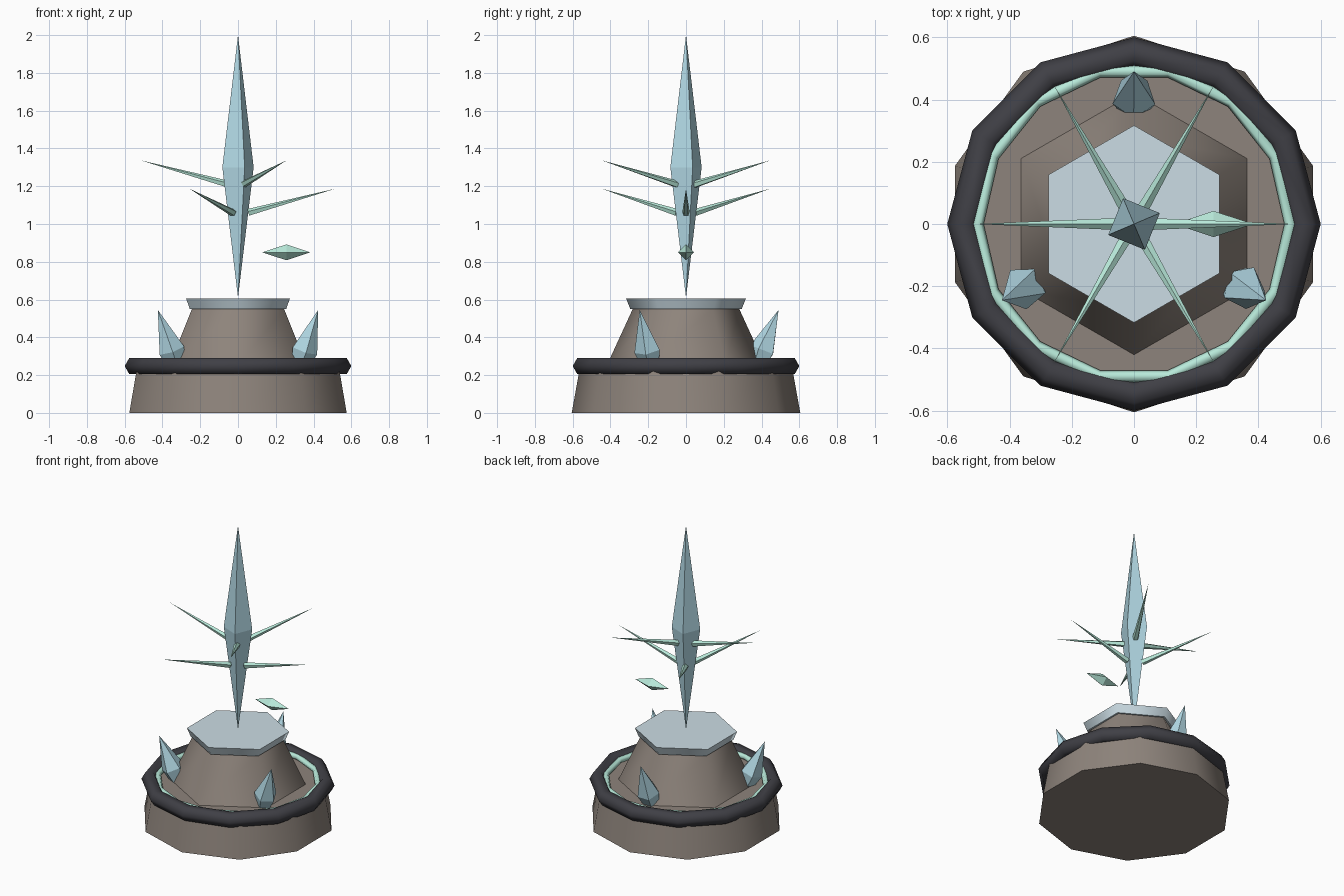
import bpy, bmesh
from math import sin, cos, radians, pi, tau
from mathutils import Vector

if "Cube" in bpy.data.objects:
    bpy.data.objects.remove(bpy.data.objects["Cube"])


def material(name, rgb):
    m = bpy.data.materials.new(name)
    m.diffuse_color = (*rgb, 1)
    m.use_nodes = True
    m.node_tree.nodes["Principled BSDF"].inputs["Base Color"].default_value = m.diffuse_color
    return m


STONE = material("stone", (0.27, 0.23, 0.20))
DARK = material("dark_metal", (0.05, 0.05, 0.06))
ICE = material("ice", (0.45, 0.70, 0.79))
PALE = material("pale_ice", (0.60, 0.72, 0.78))
MINT = material("mint", (0.48, 0.82, 0.70))


def smooth(ob, angle):
    bpy.ops.object.select_all(action='DESELECT')
    ob.select_set(True)
    bpy.context.view_layer.objects.active = ob
    bpy.ops.object.shade_smooth_by_angle(angle=radians(angle))


def turned(name, sides, stations, mat, origin=(0, 0, 0), axis=(0, 0, 1),
           roll=0.0, smooth_angle=None):
    """Stack of polygon rings (distance, radius) along an axis; radius 0 is a point."""
    bm = bmesh.new()
    rot = Vector(axis).to_track_quat('Z', 'Y')
    if tuple(axis) == (0, 0, 1):
        rot.identity()
    o = Vector(origin)
    rings = []
    for d, r in stations:
        n = sides if r > 0 else 1
        rings.append([bm.verts.new(o + rot @ Vector((
            r * cos(roll + tau * i / sides), r * sin(roll + tau * i / sides), d)))
            for i in range(n)])
    for a, b in zip(rings, rings[1:]):
        for i in range(sides):
            j = (i + 1) % sides
            quad = [a[i % len(a)], a[j % len(a)], b[j % len(b)], b[i % len(b)]]
            bm.faces.new(list(dict.fromkeys(quad)))
    for ring in (rings[0], rings[-1]):
        if len(ring) > 1:
            bm.faces.new(ring)
    bmesh.ops.recalc_face_normals(bm, faces=bm.faces)
    me = bpy.data.meshes.new(name)
    bm.to_mesh(me)
    bm.free()
    me.materials.append(mat)
    ob = bpy.data.objects.new(name, me)
    bpy.context.collection.objects.link(ob)
    if smooth_angle:
        smooth(ob, smooth_angle)
    return ob


def ring(name, major, minor, segs, sides, z, mat):
    bpy.ops.mesh.primitive_torus_add(major_radius=major, minor_radius=minor,
                                     major_segments=segs, minor_segments=sides,
                                     location=(0, 0, z))
    ob = bpy.context.object
    ob.name = name
    ob.data.materials.append(mat)
    smooth(ob, 62)


# Stone base, pedestal and ice cap
turned("base", 10, [(0, 0.605), (0.25, 0.56)], STONE, roll=pi / 2, smooth_angle=50)
turned("pedestal", 6, [(0.25, 0.42), (0.55, 0.282)], STONE, roll=pi / 2, smooth_angle=62)
turned("pedestal_cap", 6, [(0.55, 0.295), (0.605, 0.317)], PALE, roll=pi / 2, smooth_angle=62)

# Dark rim and glowing inner ring
ring("rim_ring", 0.55, 0.05, 12, 6, 0.248, DARK)
ring("inner_ring", 0.503, 0.02, 14, 6, 0.262, MINT)

# Floating main crystal
turned("main_crystal", 4, [(0.61, 0), (1.3, 0.09), (2.0, 0)], ICE, roll=radians(23))

# Six spikes, alternating low and high
for k in range(6):
    a = k * pi / 3
    z0, z1 = ((1.06, 1.187), (1.21, 1.337))[k % 2]
    start = Vector((0.055 * cos(a), 0.055 * sin(a), z0))
    tip = Vector((0.515 * cos(a), 0.515 * sin(a), z1))
    turned(f"spike_{k + 1}", 5, [(0, 0.02), ((tip - start).length, 0)], MINT,
           origin=start, axis=tip - start, roll=pi / 2)

# Small drifting shard
turned("floating_shard", 4, [(-0.127, 0), (0, 0.042), (0.127, 0)], MINT,
       origin=(0.256, 0, 0.85), axis=(1, 0, 0))

# Three crystals growing from the base, leaning outward
for k, deg in enumerate((90, 210, 330)):
    a = radians(deg)
    foot = Vector((0.37 * cos(a), 0.37 * sin(a), 0.24))
    tip = Vector((0.49 * cos(a), 0.49 * sin(a), 0.545))
    length = (tip - foot).length
    turned(f"base_crystal_{k + 1}", 5, [(0, 0.045), (0.1, 0.072), (length, 0)], ICE,
           origin=foot, axis=tip - foot, roll=0.3 + 0.5 * k)
